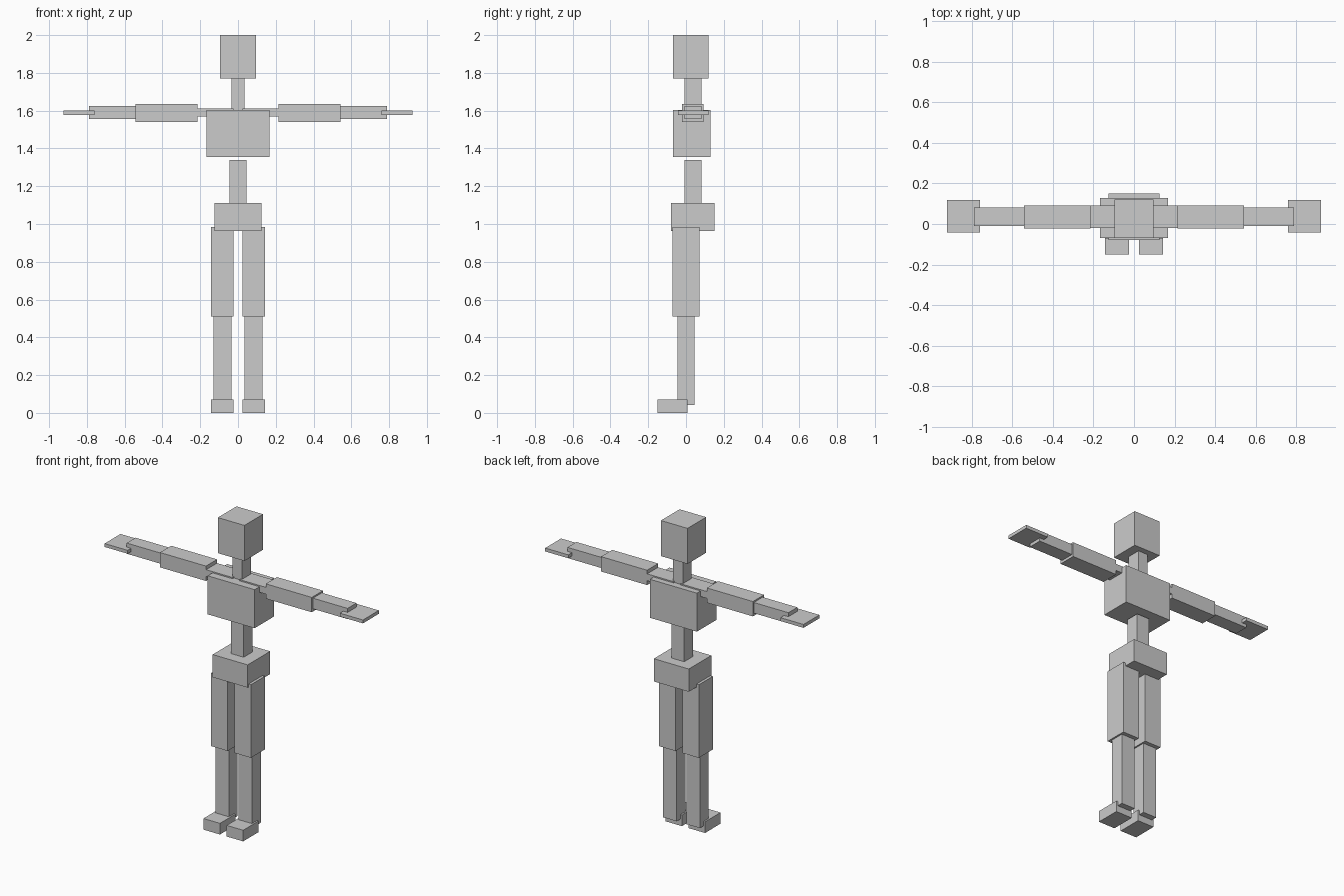
import bpy


def box(name, x, y, z):
    """Axis-aligned box from (min, max) ranges."""
    bpy.ops.mesh.primitive_cube_add(
        size=1, location=[(r[0] + r[1]) / 2 for r in (x, y, z)])
    ob = bpy.context.object
    ob.name = name
    ob.scale = [r[1] - r[0] for r in (x, y, z)]
    bpy.ops.object.transform_apply(location=True, rotation=False, scale=True)
    # origin stays at the world centre so mirroring works across x = 0
    return ob


def pair(name, x, y, z):
    """Box on the +x side, mirrored to the -x side."""
    ob = box(name, x, y, z)
    ob.modifiers.new("mirror", 'MIRROR').use_axis[0] = True
    return ob


# central column
box("head", (-0.095, 0.095), (-0.07, 0.12), (1.77, 2.0))
box("neck", (-0.035, 0.035), (-0.007, 0.083), (1.60, 1.77))
box("chest", (-0.168, 0.168), (-0.07, 0.129), (1.355, 1.604))
box("waist", (-0.045, 0.045), (-0.007, 0.083), (1.11, 1.34))
box("pelvis", (-0.125, 0.125), (-0.08, 0.15), (0.963, 1.11))

# arms
pair("shoulder", (0.025, 0.215), (-0.02, 0.091), (1.568, 1.612))
pair("upper_arm", (0.214, 0.543), (-0.022, 0.092), (1.54, 1.636))
pair("forearm", (0.543, 0.79), (-0.009, 0.082), (1.557, 1.626))
pair("hand", (0.759, 0.924), (-0.043, 0.119), (1.578, 1.60))

# legs
pair("thigh", (0.024, 0.142), (-0.071, 0.072), (0.51, 0.983))
pair("shin", (0.034, 0.131), (-0.045, 0.046), (0.043, 0.51))
pair("foot", (0.024, 0.142), (-0.15, 0.008), (0.0, 0.072))
